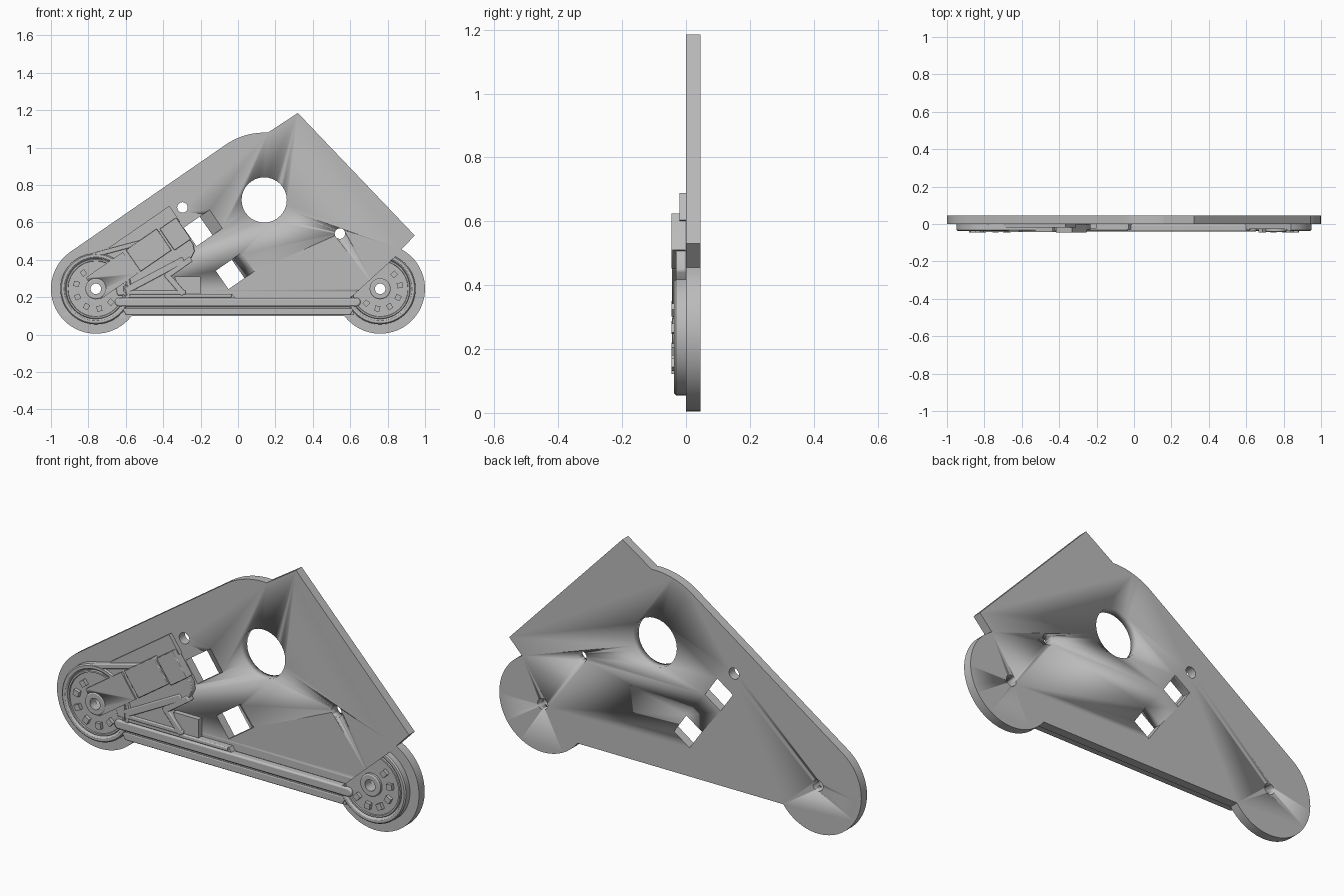
import bpy, bmesh, math
from mathutils import Vector, Matrix

cube = bpy.data.objects.get("Cube")
if cube:
    bpy.data.objects.remove(cube, do_unlink=True)

grey = bpy.data.materials.new("plain grey")
grey.use_nodes = True
grey.diffuse_color = (0.5, 0.5, 0.5, 1)
grey.node_tree.nodes["Principled BSDF"].inputs["Base Color"].default_value = (0.5, 0.5, 0.5, 1)

TILT = math.radians(34.6)
WHEEL_X, WHEEL_Z = 0.76, 0.245


def finish(name, bm, bevel=0):
    bmesh.ops.recalc_face_normals(bm, faces=bm.faces)
    mesh = bpy.data.meshes.new(name)
    bm.to_mesh(mesh)
    bm.free()
    mesh.materials.append(grey)
    obj = bpy.data.objects.new(name, mesh)
    bpy.context.collection.objects.link(obj)
    bpy.ops.object.select_all(action='DESELECT')
    obj.select_set(True)
    bpy.context.view_layer.objects.active = obj
    bpy.ops.object.shade_smooth_by_angle(angle=math.radians(30))
    if bevel:
        mod = obj.modifiers.new("soft_edges", 'BEVEL')
        mod.width = bevel
        mod.segments = 2
        mod.limit_method = 'ANGLE'
    return obj


def prism(name, pts, front, back=0.0, bevel=0, back_pts=None):
    """Extrude an x-z outline between two depths."""
    bm = bmesh.new()
    a = [bm.verts.new((x, front, z)) for x, z in pts]
    b = [bm.verts.new((x, back, z)) for x, z in (back_pts or pts)]
    bm.faces.new(a)
    bm.faces.new(b[::-1])
    n = len(a)
    for i in range(n):
        bm.faces.new((a[i], b[i], b[(i + 1) % n], a[(i + 1) % n]))
    return finish(name, bm, bevel)


def arc(cx, cz, r, start, end, n=32):
    steps = [math.radians(start + (end - start) * i / n) for i in range(n + 1)]
    return [(cx + r * math.cos(t), cz + r * math.sin(t)) for t in steps]


def rect(u0, u1, v0, v1, angle=TILT, cx=-WHEEL_X, cz=WHEEL_Z):
    """Rectangle in a frame rotated about (cx, cz)."""
    c, s = math.cos(angle), math.sin(angle)
    return [(cx + u * c - v * s, cz + u * s + v * c)
            for u, v in ((u0, v0), (u1, v0), (u1, v1), (u0, v1))]


def stroke(name, p, q, width, front):
    d = Vector(q) - Vector(p)
    prism(name, rect(0, d.length, -width / 2, width / 2, math.atan2(d.y, d.x), *p),
          front, bevel=0.005)


def cut(obj, cutter):
    cutter.hide_render = True
    mod = obj.modifiers.new("hole", 'BOOLEAN')
    mod.object = cutter
    mod.solver = 'EXACT'
    bpy.context.view_layer.objects.active = obj
    bpy.ops.object.modifier_apply(modifier=mod.name)
    bpy.data.objects.remove(cutter, do_unlink=True)


def drill(obj, x, z, r):
    cut(obj, prism("drill", arc(x, z, r, 0, 348.75, 31), -0.1, 0.1))


# Back plate outline with rounded ends and a square corner
outline = (arc(-WHEEL_X, WHEEL_Z, 0.24, 124.6, 323)
           + arc(WHEEL_X, WHEEL_Z, 0.24, 217, 421.5)
           + [(0.945, 0.53), (0.32, 1.185)]
           + arc(0.14, 0.72, 0.36, 87, 124.6, 12))
plate = prism("back_plate", outline, 0, 0.045)
for x, z, r in ((0.14, 0.72, 0.121), (-0.297, 0.68, 0.028), (0.545, 0.54, 0.028),
                (-WHEEL_X, WHEEL_Z, 0.028), (WHEEL_X, WHEEL_Z, 0.028)):
    drill(plate, x, z, r)

# Square windows, each with one sloping wall
for dx, dz in ((0, 0), (0.171, -0.23)):
    def window(width):
        return rect(0, width, 0, 0.12, TILT, -0.222 + dx, 0.473 + dz)
    near, far = 0.168, 0.104
    slope = (near - far) / 0.045
    cut(plate, prism("window_cutter", window(near + slope * 0.01), -0.01, 0.055,
                     back_pts=window(far - slope * 0.01)))

# Wheels: turned profile of radius and depth
profile = [(0.028, 0), (0.028, 0.044), (0.05, 0.044), (0.056, 0.04), (0.056, 0.028),
           (0.148, 0.028), (0.15, 0.034), (0.158, 0.034), (0.161, 0.026),
           (0.166, 0.034), (0.171, 0.037), (0.184, 0.037), (0.19, 0.031), (0.19, 0)]
for side, label in ((-1, "right"), (1, "left")):
    cx = side * WHEEL_X
    bm = bmesh.new()
    ring = [bm.verts.new((cx + r, -d, WHEEL_Z)) for r, d in profile]
    edges = [bm.edges.new((ring[i], ring[(i + 1) % len(ring)])) for i in range(len(ring))]
    bmesh.ops.spin(bm, geom=ring + edges, cent=(cx, 0, WHEEL_Z), axis=(0, 1, 0),
                   angle=math.tau, steps=64, use_duplicate=False)
    bmesh.ops.remove_doubles(bm, verts=bm.verts, dist=0.0001)
    if side > 0:
        # The left wheel is sliced by a slanted edge
        cut_geom = bmesh.ops.bisect_plane(
            bm, geom=bm.verts[:] + bm.edges[:] + bm.faces[:], plane_co=(0.575, 0, 0.175),
            plane_no=(-0.675, 0, 0.738), clear_outer=True)["geom_cut"]
        bmesh.ops.holes_fill(bm, edges=[e for e in cut_geom if isinstance(e, bmesh.types.BMEdge)])
    finish(label + "_wheel", bm)
    # Raised studs around the hub
    for i in range(6):
        angle = math.radians(128 + 38 * i)
        if side > 0:
            angle = math.radians(46 - 36 * i)
        prism(label + "_wheel_stud", rect(0.092, 0.122, -0.014, 0.014, angle, cx, WHEEL_Z),
              -0.046, -0.02)

# Lower frame and its rails
prism("lower_frame", [(-0.6, 0.105), (0.62, 0.105), (0.6, 0.198), (0.575, 0.175),
                      (0.0, 0.175), (-0.03, 0.217), (-0.62, 0.217)], -0.03)
prism("lower_strip", [(-0.6, 0.105), (0.6, 0.105), (0.62, 0.142), (-0.62, 0.142)],
      -0.036, bevel=0.004)
prism("long_rail", arc(-0.635, 0.174, 0.023, 90, 270, 10)
      + arc(0.632, 0.174, 0.023, -90, 90, 10), -0.041, bevel=0.008)
stroke("upper_ledge", (-0.6, 0.208), (-0.035, 0.208), 0.02, -0.036)

# Suspension body with rounded right shoulder
body = prism("suspension_body",
             [(-0.75, 0.425), (-0.607, 0.475), (-0.39, 0.535), (-0.27, 0.525),
              (-0.24, 0.485), (-0.232, 0.445), (-0.255, 0.4), (-0.297, 0.365),
              (-0.355, 0.313), (-0.29, 0.21), (-0.645, 0.21), (-0.675, 0.35)],
             -0.031, bevel=0.004)
prism("foot_block", [(-0.34, 0.31), (-0.2, 0.31), (-0.2, 0.21), (-0.3, 0.21)], -0.025)

# Raised braces of the triangular frame
stroke("diagonal_brace", (-0.6, 0.235), (-0.29, 0.4), 0.035, -0.038)
stroke("cross_brace", (-0.385, 0.325), (-0.29, 0.215), 0.03, -0.038)
stroke("shoulder_brace", (-0.385, 0.31), (-0.25, 0.405), 0.03, -0.038)
stroke("base_brace", (-0.6, 0.225), (-0.28, 0.225), 0.022, -0.038)
stroke("upper_belt", (-0.78, 0.423), (-0.38, 0.53), 0.025, -0.036)

# Tilted arm, blocks and thin top panel
arm = prism("swing_arm", rect(-0.01, 0.23, -0.06, 0.08), -0.042)
drill(arm, -WHEEL_X, WHEEL_Z, 0.056)
prism("arm_block", rect(0.25, 0.45, -0.06, 0.08), -0.044, bevel=0.003)
prism("end_block", rect(0.462, 0.57, -0.07, 0.07), -0.046, bevel=0.003)
prism("block_bed", rect(0.2, 0.565, -0.055, 0.06), -0.036)
prism("top_panel", rect(0.18, 0.575, 0.04, 0.142), -0.02)
